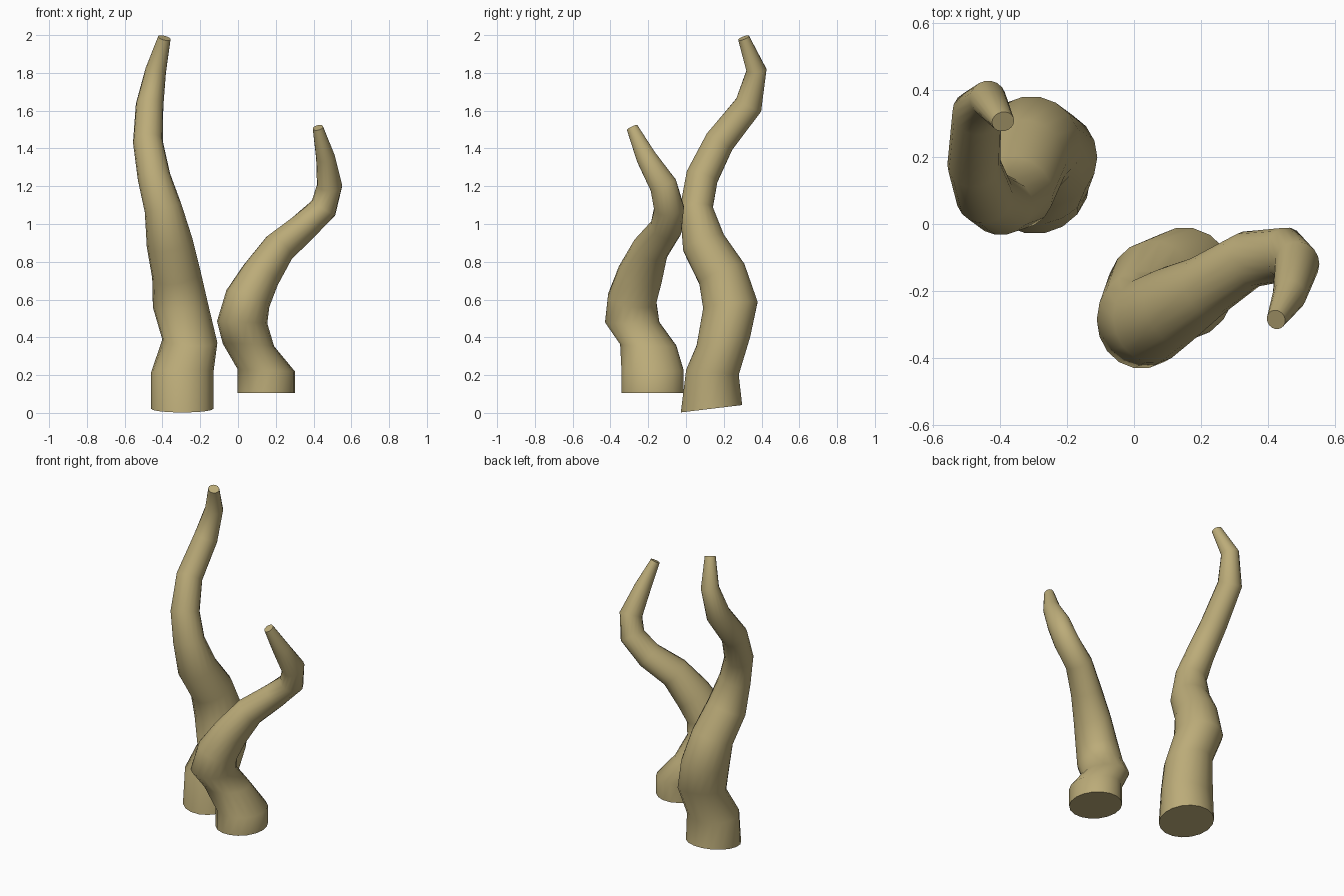
import bpy, bmesh, math
from mathutils import Vector

if "Cube" in bpy.data.objects:
    bpy.data.objects.remove(bpy.data.objects["Cube"])

SIDES = 18
mat = bpy.data.materials.new("tan_skin")
mat.diffuse_color = (0.5, 0.41, 0.19, 1)
mat.use_nodes = True
mat.node_tree.nodes["Principled BSDF"].inputs["Base Color"].default_value = mat.diffuse_color


def tentacle(name, rings, tilts):
    """Loft ellipses (x, y, z, rx, ry); the first rings use given (dz/dx, dz/dy) tilts, the rest follow the path."""
    pts = [Vector(r[:3]) for r in rings]
    bm = bmesh.new()
    loops = []
    for i, (p, ring) in enumerate(zip(pts, rings)):
        if i < len(tilts):
            n = Vector((-tilts[i][0], -tilts[i][1], 1))
        else:
            n = pts[min(i + 1, len(pts) - 1)] - pts[i - 1]
        q = Vector((0, 0, 1)).rotation_difference(n.normalized())
        loop = []
        for k in range(SIDES):
            a = 2 * math.pi * k / SIDES
            loop.append(bm.verts.new(p + q @ Vector((ring[3] * math.cos(a), ring[4] * math.sin(a), 0))))
        loops.append(loop)
    for a, b in zip(loops, loops[1:]):
        for k in range(SIDES):
            j = (k + 1) % SIDES
            bm.faces.new((a[k], a[j], b[j], b[k]))
    bm.faces.new(loops[0][::-1])
    bm.faces.new(loops[-1])
    mesh = bpy.data.meshes.new(name)
    bm.to_mesh(mesh)
    bm.free()
    mesh.materials.append(mat)
    ob = bpy.data.objects.new(name, mesh)
    bpy.context.collection.objects.link(ob)
    bpy.ops.object.select_all(action='DESELECT')
    ob.select_set(True)
    bpy.context.view_layer.objects.active = ob
    bpy.ops.object.shade_smooth_by_angle(angle=math.radians(60))


# tall tentacle, back left
tentacle("tall_tentacle", [
    (-.295, .135, .022, .165, .166), (-.295, .14, .215, .165, .142),
    (-.255, .198, .38, .146, .146), (-.305, .235, .57, .146, .147),
    (-.327, .19, .735, .129, .132), (-.362, .093, .90, .123, .117),
    (-.397, .055, 1.085, .099, .088), (-.445, .085, 1.25, .087, .087),
    (-.477, .177, 1.435, .079, .081), (-.468, .332, 1.63, .073, .075),
    (-.435, .373, 1.815, .055, .054), (-.39, .305, 1.985, .034, .031),
], [(0, .12), (0, -.1), (-.06, .17), (.08, .12)])

# short tentacle, front right
tentacle("short_tentacle", [
    (.15, -.177, .105, .152, .167), (.15, -.177, .225, .152, .167),
    (.055, -.2, .36, .136, .151), (.022, -.285, .48, .133, .146),
    (.052, -.285, .605, .122, .131), (.12, -.243, .73, .105, .122),
    (.215, -.187, .87, .09, .098), (.343, -.105, .98, .078, .086),
    (.453, -.09, 1.085, .073, .08), (.485, -.12, 1.205, .067, .074),
    (.463, -.212, 1.355, .05, .054), (.423, -.285, 1.51, .028, .031),
], [(0, 0), (-.04, 0), (-.05, -.03), (-.04, 0)])
